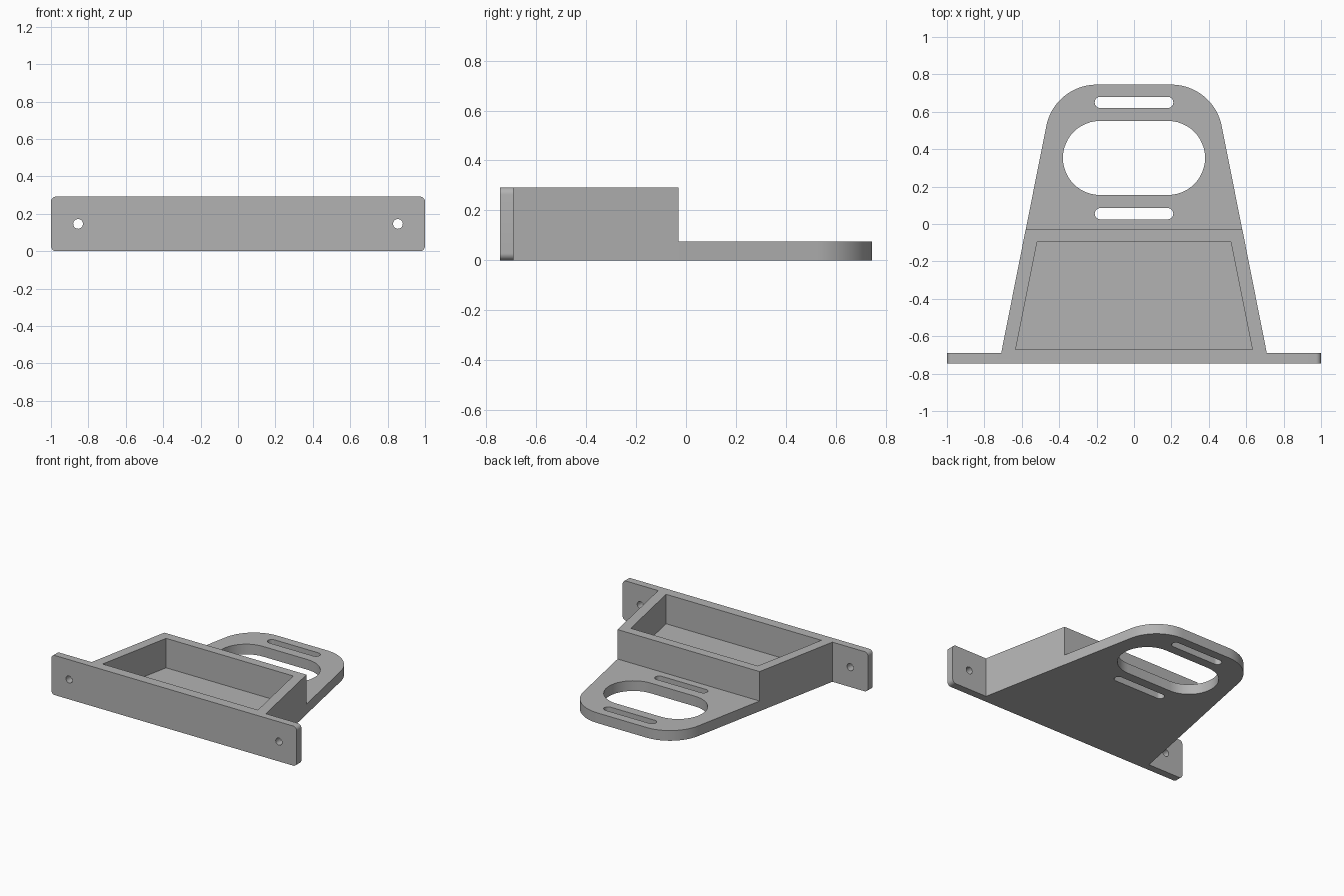
import bpy, bmesh, math

cube = bpy.data.objects.get("Cube")
if cube:
    bpy.data.objects.remove(cube, do_unlink=True)

grey = bpy.data.materials.new("plain_grey")
grey.use_nodes = True
colour = (0.45, 0.45, 0.45, 1)
grey.diffuse_color = colour
grey.node_tree.nodes["Principled BSDF"].inputs["Base Color"].default_value = colour

FRONT, BACK = -0.745, 0.745        # overall depth
EAR_BACK = -0.69                   # rear face of the mounting plate
STEP = -0.03                       # rear face of the tray
FLOOR, TOP = 0.075, 0.292          # base thickness and full height
TAPER = math.atan(0.198)           # lean of the side edges


def side_x(y):
    """Half width of the tapered body at depth y."""
    return 0.71 - math.tan(TAPER) * (y - EAR_BACK)


def arc(cx, cy, r, start, end, steps=24):
    return [(cx + r * math.cos(start + (end - start) * i / steps),
             cy + r * math.sin(start + (end - start) * i / steps))
            for i in range(steps + 1)]


def mirrored(half):
    """Close a right-hand outline by mirroring it across x = 0."""
    return half + [(-x, y) for x, y in reversed(half)]


def slot(cy, half_length, r):
    return mirrored(arc(half_length - r, cy, r, -math.pi / 2, math.pi / 2))


def prism(name, outline, low, high, upright=False):
    """Extrude an outline along z, or along y when upright."""
    bm = bmesh.new()
    place = (lambda u, v, w: (u, w, v)) if upright else (lambda u, v, w: (u, v, w))
    face = bm.faces.new([bm.verts.new(place(u, v, low)) for u, v in outline])
    moved = bmesh.ops.extrude_face_region(bm, geom=[face])["geom"]
    shift = (0, high - low, 0) if upright else (0, 0, high - low)
    bmesh.ops.translate(bm, vec=shift,
                        verts=[g for g in moved if isinstance(g, bmesh.types.BMVert)])
    bmesh.ops.recalc_face_normals(bm, faces=bm.faces)
    mesh = bpy.data.meshes.new(name)
    bm.to_mesh(mesh)
    bm.free()
    mesh.materials.append(grey)
    obj = bpy.data.objects.new(name, mesh)
    bpy.context.collection.objects.link(obj)
    return obj


def combine(target, other, operation):
    mod = target.modifiers.new(other.name, 'BOOLEAN')
    mod.object, mod.operation, mod.solver = other, operation, 'EXACT'
    bpy.context.view_layer.objects.active = target
    bpy.ops.object.modifier_apply(modifier=mod.name)
    bpy.data.objects.remove(other, do_unlink=True)


# Tapered base plate with a rounded rear end, starting inside the mounting plate
start = -0.72
radius = 0.274
base_half = [(side_x(start), start)] + arc(0.2, BACK - radius, radius, TAPER, math.pi / 2)
bracket = prism("mounting_bracket", mirrored(base_half), 0, FLOOR)

# Tray block
tray = mirrored([(side_x(start), start), (side_x(STEP), STEP)])
combine(bracket, prism("tray_block", tray, 0, TOP), 'UNION')

# Upright mounting plate with rounded corners
r = 0.028
plate = mirrored(arc(1 - r, r, r, -math.pi / 2, 0, 8)
                 + arc(1 - r, TOP - r, r, 0, math.pi / 2, 8))
combine(bracket, prism("mounting_plate", plate, FRONT, EAR_BACK, True), 'UNION')

# Tray cavity
cavity = mirrored([(0.633, -0.672), (0.518, -0.097)])
combine(bracket, prism("tray_cavity", cavity, FLOOR, TOP + 0.1), 'DIFFERENCE')

# Large opening and the two strap slots
for name, cy, half_length, slot_r in (("large_opening", 0.353, 0.38, 0.198),
                                      ("rear_strap_slot", 0.65, 0.21, 0.03),
                                      ("front_strap_slot", 0.055, 0.21, 0.03)):
    combine(bracket, prism(name, slot(cy, half_length, slot_r), -0.1, FLOOR + 0.1),
            'DIFFERENCE')

# Screw holes
for x in (-0.855, 0.855):
    hole = arc(x, TOP / 2, 0.026, 0, math.tau, 32)[:-1]
    combine(bracket, prism("screw_hole", hole, FRONT - 0.1, EAR_BACK + 0.1, True),
            'DIFFERENCE')

# Smooth the curves, keep the edges crisp
bpy.ops.object.select_all(action='DESELECT')
bracket.select_set(True)
bpy.context.view_layer.objects.active = bracket
bpy.ops.object.shade_smooth_by_angle(angle=math.radians(30))
